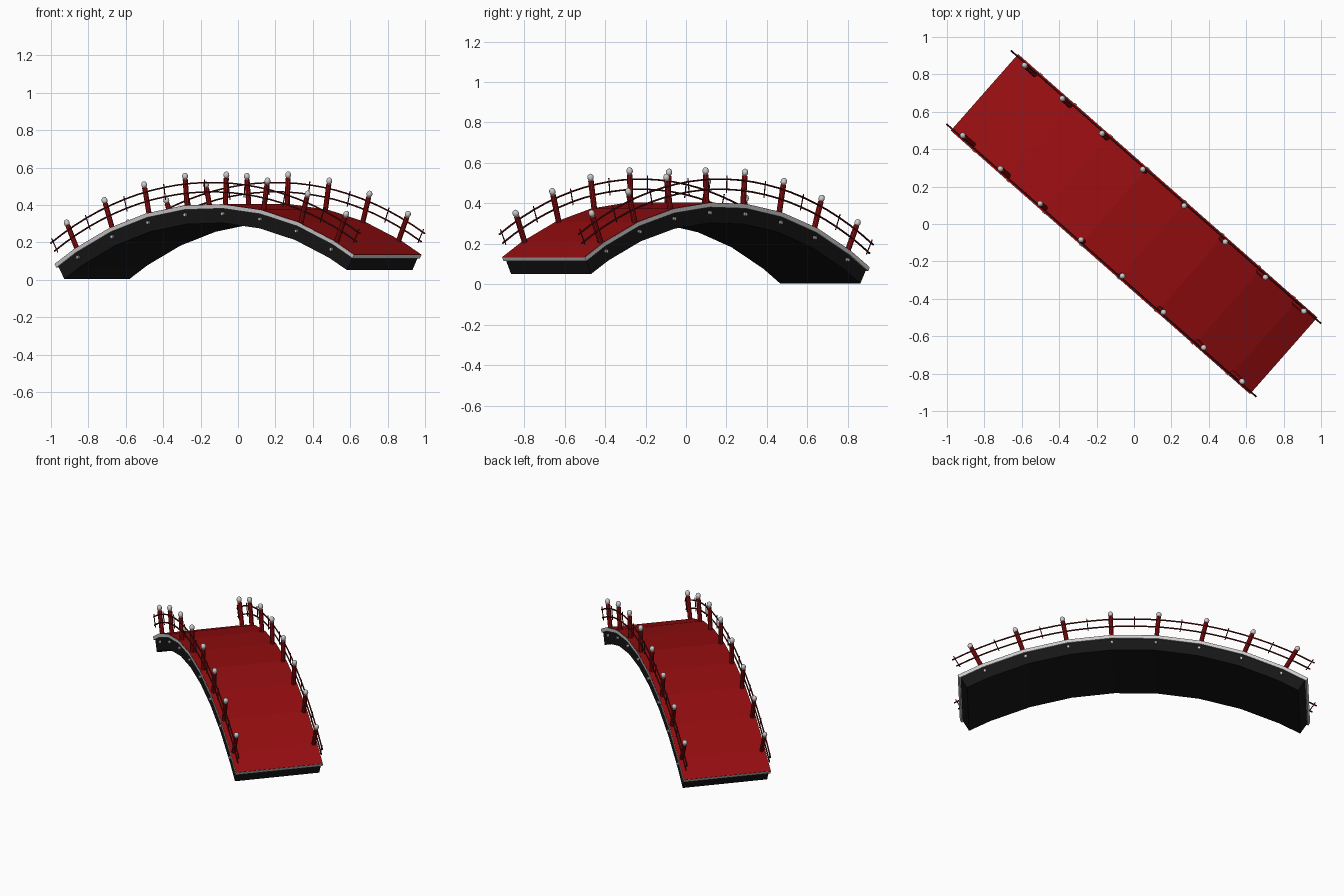
import bpy, bmesh
from math import sin, cos, radians, pi
from mathutils import Vector, Matrix

if "Cube" in bpy.data.objects:
    bpy.data.objects.remove(bpy.data.objects["Cube"])

# Arched bridge laid out on a circle, turned diagonally and slightly tilted
R, CENTRE_S, CENTRE_Z, TILT = 2.07, 0.042, -1.665, 1.34
U, V = Vector((0.751, -0.661, 0)), Vector((0.661, 0.751, 0))
UP = Vector((0, 0, 1))
STEP, END = 3.79, 31.0
POSTS = [STEP * k for k in (-7, -5, -3, -1, 1, 3, 5, 7)]


def frame(a, h, v):
    """Matrix at angle a, height h above the deck, sideways v (x along, y across, z radial)."""
    t = radians(a - TILT)
    along = U * cos(t) - UP * sin(t)
    radial = U * sin(t) + UP * cos(t)
    p = U * CENTRE_S + UP * CENTRE_Z + radial * (R + h) + V * v
    m = Matrix((along, V, radial)).transposed().to_4x4()
    m.translation = p
    return m


def material(name, col):
    m = bpy.data.materials.new(name)
    m.diffuse_color = (*col, 1)
    m.use_nodes = True
    m.node_tree.nodes["Principled BSDF"].inputs["Base Color"].default_value = m.diffuse_color
    return m


RED = material("red_paint", (0.30, 0.004, 0.005))
DARK = material("dark_red_rail", (0.10, 0.006, 0.006))
BLACK = material("black_body", (0.008, 0.008, 0.008))


def finish(name, bm, mat=None, smooth=False):
    bmesh.ops.recalc_face_normals(bm, faces=bm.faces)
    for f in bm.faces:
        f.smooth = smooth
    me = bpy.data.meshes.new(name)
    bm.to_mesh(me)
    bm.free()
    ob = bpy.data.objects.new(name, me)
    bpy.context.collection.objects.link(ob)
    if mat:
        me.materials.append(mat)


def sweep(bm, angles, section):
    """Sweep a closed (v, h) section along the arch."""
    rings = [[bm.verts.new(frame(a, h, v).translation) for v, h in section] for a in angles]
    n = len(section)
    for r0, r1 in zip(rings, rings[1:]):
        for i in range(n):
            j = (i + 1) % n
            bm.faces.new((r0[i], r0[j], r1[j], r1[i]))
    bm.faces.new(rings[0])
    bm.faces.new(rings[-1][::-1])


def layer(name, w, low, high, end, mat=None):
    bm = bmesh.new()
    sweep(bm, [-end] + POSTS + [end], [(-w, low), (w, low), (w, high), (-w, high)])
    finish(name, bm, mat)


def rod(bm, m, radius, length, sides):
    bmesh.ops.create_cone(bm, cap_ends=True, segments=sides, radius1=radius,
                          radius2=radius, depth=length, matrix=m)


# Deck layers
layer("deck_surface", 0.271, -0.004, 0.001, END - 0.04, RED)
layer("deck_rim", 0.273, -0.022, -0.001, END)
layer("bridge_body", 0.264, -0.10, -0.02, END - 0.25, BLACK)

# Posts, caps and side bolts
posts, caps, bolts = bmesh.new(), bmesh.new(), bmesh.new()
for side in (-1, 1):
    for a in POSTS:
        rod(posts, frame(a, 0.065, 0.25 * side), 0.014, 0.15, 10)
        rod(caps, frame(a, 0.137, 0.25 * side), 0.011, 0.012, 10)
        bmesh.ops.create_uvsphere(caps, u_segments=12, v_segments=8, radius=1,
                                  matrix=frame(a, 0.157, 0.25 * side) @ Matrix.Diagonal((0.016, 0.016, 0.019, 1)))
        rod(bolts, frame(a, -0.05, 0.268 * side) @ Matrix.Rotation(pi / 2, 4, 'X'), 0.009, 0.018, 8)
finish("posts", posts, RED)
finish("post_caps", caps, smooth=True)
finish("side_bolts", bolts)

# Curved handrails and the thin balusters between posts
rails, bars = bmesh.new(), bmesh.new()
RAIL_END = 30.3
angles = [-RAIL_END + 2 * RAIL_END * i / 24 for i in range(25)]
for side in (-1, 1):
    for h in (0.065, 0.115):
        section = [(0.261 * side + 0.0045 * cos(k * pi / 3), h + 0.0045 * sin(k * pi / 3)) for k in range(6)]
        sweep(rails, angles, section)
    for k in range(-4, 5):
        rod(bars, frame(max(-29.8, min(29.8, k * 2 * STEP)), 0.09, 0.261 * side), 0.003, 0.085, 6)
finish("handrails", rails, DARK)
finish("balusters", bars, DARK)
